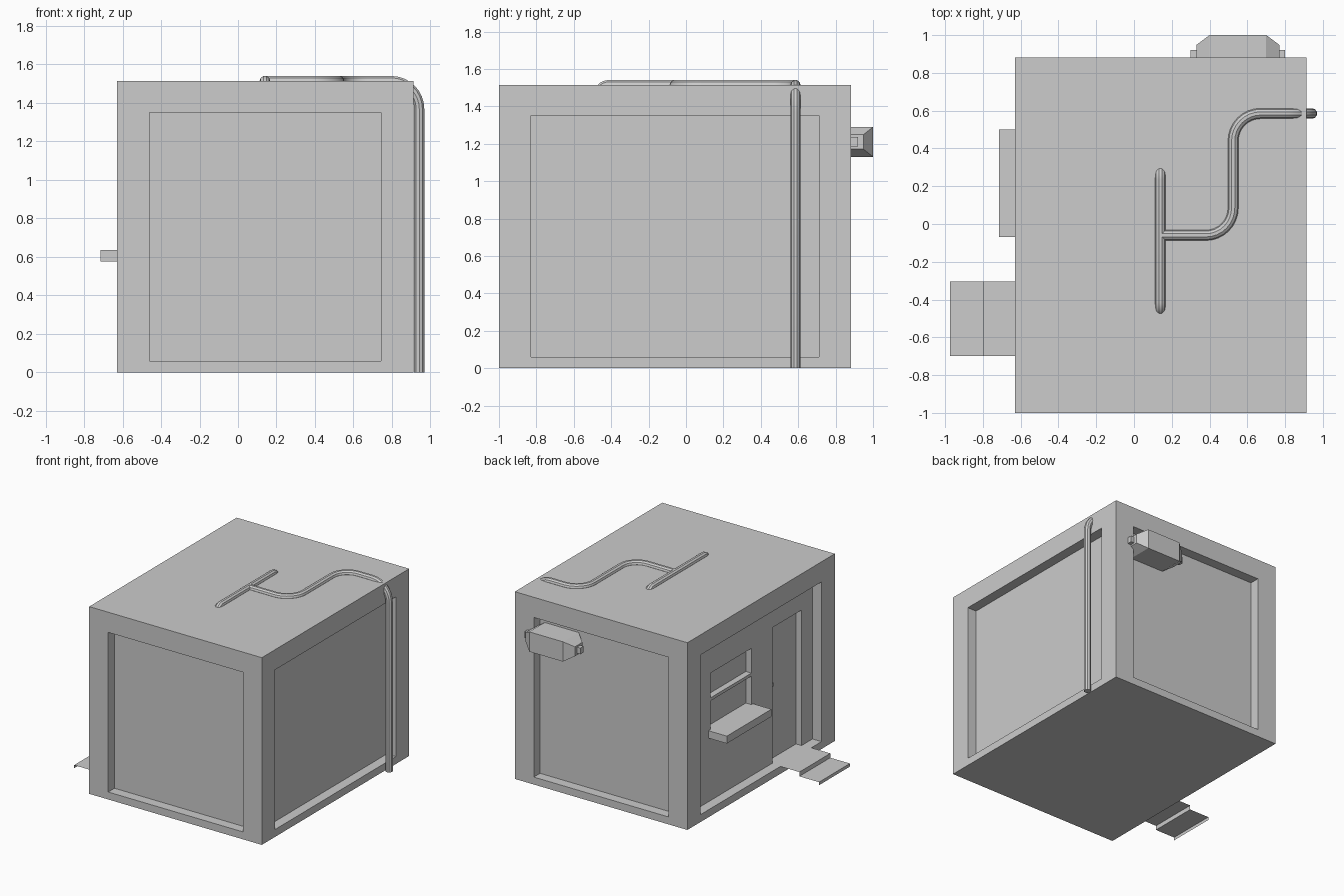
import bpy
import bmesh
from math import cos, pi, sin
from mathutils import Vector

default = bpy.data.objects.get("Cube")
if default:
    bpy.data.objects.remove(default, do_unlink=True)

SHADE = (0.604, 0.604, 0.604, 1)
grey = bpy.data.materials.new("light_grey")
grey.use_nodes = True
grey.diffuse_color = SHADE
grey.node_tree.nodes["Principled BSDF"].inputs["Base Color"].default_value = SHADE


def finish(name, bm):
    mesh = bpy.data.meshes.new(name)
    bm.to_mesh(mesh)
    bm.free()
    mesh.materials.append(grey)
    obj = bpy.data.objects.new(name, mesh)
    bpy.context.collection.objects.link(obj)
    return obj


def add_box(bm, x, y, z):
    verts = bmesh.ops.create_cube(bm, size=1)["verts"]
    for v in verts:
        v.co = Vector([lo + (c + 0.5) * (hi - lo) for c, (lo, hi) in zip(v.co, (x, y, z))])


def box(name, x, y, z):
    bm = bmesh.new()
    add_box(bm, x, y, z)
    return finish(name, bm)


# Main cabin: a block with a recessed panel in each of its four sides
FLOOR, LINTEL, ROOF = 0.06, 1.35, 1.513
LEFT, RIGHT, FRONT, BACK = -0.63, 0.913, -1.0, 0.882
POST, RECESS, WALL = 0.17, 0.08, 0.05
bm = bmesh.new()
add_box(bm, (LEFT, RIGHT), (FRONT, BACK), (0, ROOF))
bm.normal_update()
for face in [f for f in bm.faces if abs(f.normal.z) < 0.5]:
    normal = face.normal.copy()
    depth = RECESS + (WALL if normal.x < -0.5 else 0)
    bmesh.ops.inset_individual(bm, faces=[face], thickness=POST, use_even_offset=True)
    for v in face.verts:
        v.co.z = LINTEL if v.co.z > ROOF / 2 else FLOOR
    inner = bmesh.ops.extrude_discrete_faces(bm, faces=[face])["faces"][0]
    bmesh.ops.translate(bm, verts=inner.verts, vec=-normal * depth)
finish("cabin", bm)

# Entrance wall, with openings left for the door and the window
DOOR_Y, DOOR_TOP = (-0.69, -0.32), 1.155
WIN_Y, WIN_Z = (-0.05, 0.47), (0.635, 1.09)
wall_x = LEFT + RECESS
ys = [FRONT + POST, *DOOR_Y, *WIN_Y, BACK - POST]
zs = [FLOOR, *WIN_Z, DOOR_TOP, LINTEL]
bm = bmesh.new()
for y0, y1 in zip(ys, ys[1:]):
    for z0, z1 in zip(zs, zs[1:]):
        in_door = y0 == DOOR_Y[0] and z1 <= DOOR_TOP
        in_window = y0 == WIN_Y[0] and z0 == WIN_Z[0]
        if not (in_door or in_window):
            corners = ((y0, z0), (y0, z1), (y1, z1), (y1, z0))
            bm.faces.new([bm.verts.new((wall_x, y, z)) for y, z in corners])
bmesh.ops.remove_doubles(bm, verts=bm.verts, dist=0.0001)
wall = finish("entrance_wall", bm)
thick = wall.modifiers.new("thickness", "SOLIDIFY")
thick.thickness = WALL
thick.offset = -1

# Window bar, serving counter and door handle
box("window_bar", (wall_x, wall_x + WALL), WIN_Y, (0.865, 0.89))
box("counter", (-0.715, wall_x + 0.01), (-0.07, 0.5), (0.575, 0.635))
box("door_handle", (wall_x + 0.02, wall_x + WALL), (-0.36, -0.34), (0.66, 0.69))

# Entrance steps: a folded sheet of treads and risers, open at the sides
bm = bmesh.new()
profile = [(LEFT, FLOOR), (-0.8, FLOOR), (-0.8, 0.025), (-0.975, 0.025), (-0.975, 0)]
rows = [[bm.verts.new((x, y, z)) for y in (-0.7, -0.305)] for x, z in profile]
for (a, b), (c, d) in zip(rows, rows[1:]):
    bm.faces.new((b, d, c, a))
finish("entrance_steps", bm)

# Ventilation unit on the back wall, tapering at both ends
centre = Vector((0.55, 0.9, 1.21))
bm = bmesh.new()
add_box(bm, (0.4, 0.7), (0.8, 1.0), (1.13, 1.29))
bm.normal_update()
for face in [f for f in bm.faces if abs(f.normal.x) > 0.5]:
    step = face.normal * 0.07
    tip = bmesh.ops.extrude_discrete_faces(bm, faces=[face])["faces"][0]
    for v in tip.verts:
        v.co += step
        v.co.y = centre.y + (v.co.y - centre.y) * 0.48
        v.co.z = centre.z + (v.co.z - centre.z) * 0.48
finish("ventilation_unit", bm)
for side, name in ((1, "left"), (-1, "right")):
    ends = sorted((centre.x + side * 0.21, centre.x + side * 0.25))
    box(name + "_ventilation_nozzle", ends, (0.88, 0.92), (1.185, 1.235))


# Pipes: straight runs with rounded bends
def pipe(name, points, bend, radius=0.0275, steps=8):
    pts = [Vector(p) for p in points]
    path = [pts[0]]
    for a, b, c in zip(pts, pts[1:], pts[2:]):
        u, w = (a - b).normalized() * bend, (c - b).normalized() * bend
        for i in range(steps + 1):
            t = i / steps * pi / 2
            path.append(b + u * (1 - sin(t)) + w * (1 - cos(t)))
    path.append(pts[-1])
    curve = bpy.data.curves.new(name, "CURVE")
    curve.dimensions = "3D"
    curve.bevel_depth = radius
    curve.bevel_resolution = 3
    curve.use_fill_caps = True
    spline = curve.splines.new("POLY")
    spline.points.add(len(path) - 1)
    for point, co in zip(spline.points, path):
        point.co = (*co, 1)
    curve.materials.append(grey)
    obj = bpy.data.objects.new(name, curve)
    bpy.context.collection.objects.link(obj)
    bpy.ops.object.select_all(action="DESELECT")
    obj.select_set(True)
    bpy.context.view_layer.objects.active = obj
    bpy.ops.object.convert(target="MESH")
    bpy.ops.object.shade_smooth_by_angle()


PIPE_Z = 1.514
pipe("roof_pipe", [(0.14, -0.465, 1.4), (0.14, -0.465, PIPE_Z),
                   (0.14, 0.285, PIPE_Z), (0.14, 0.285, 1.4)], 0.05)
pipe("drain_pipe", [(0.14, -0.06, PIPE_Z), (0.525, -0.06, PIPE_Z), (0.525, 0.585, PIPE_Z),
                    (0.942, 0.585, PIPE_Z), (0.942, 0.585, 0)], 0.145)
